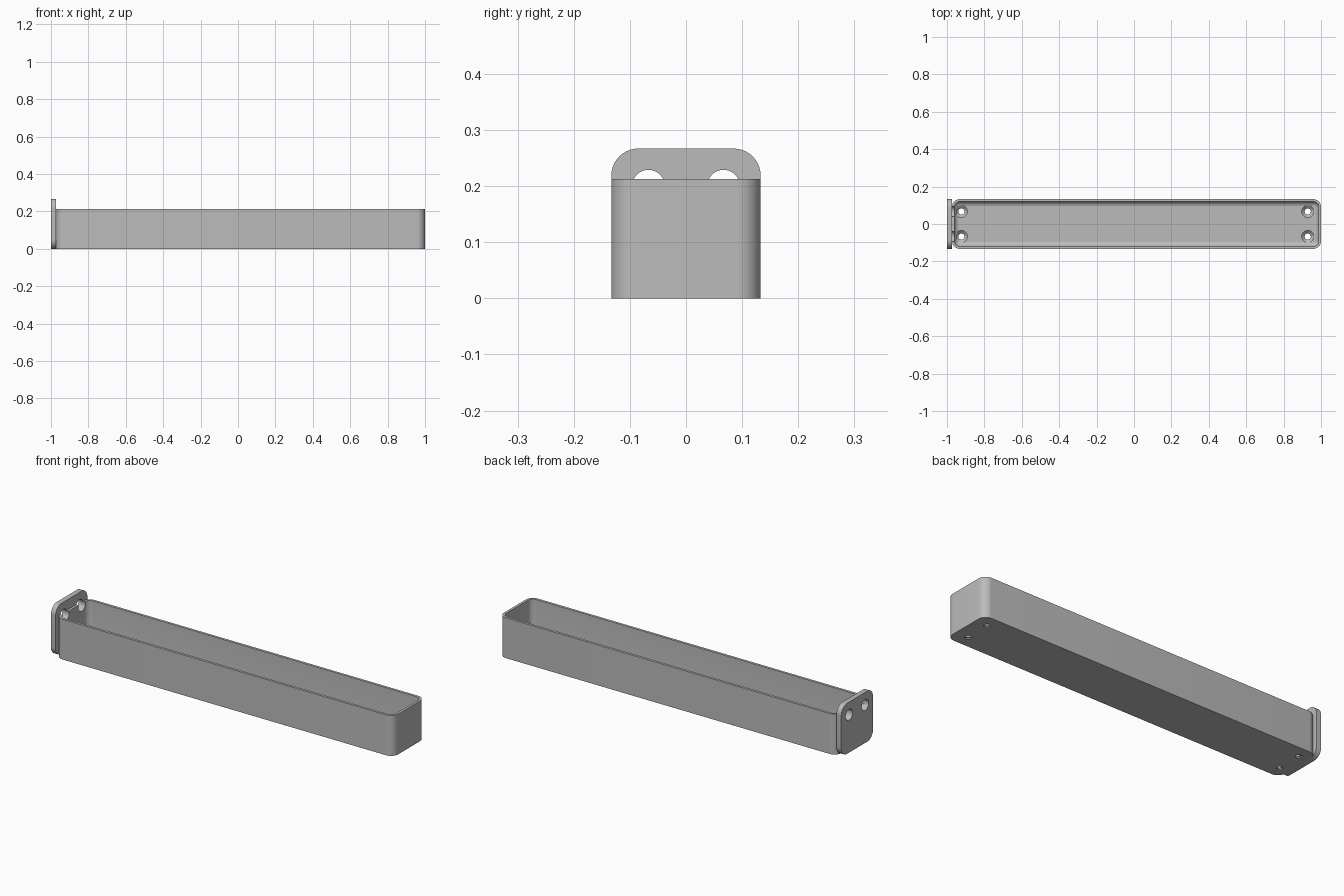
import bpy, bmesh, math
from mathutils import Matrix, Vector

if "Cube" in bpy.data.objects:
    bpy.data.objects.remove(bpy.data.objects["Cube"])

LEFT, RIGHT = -0.973, 1.0       # tray ends
HALF_W, TRAY_H = 0.133, 0.213
WALL, FLOOR, FILLET = 0.0133, 0.02, 0.026
PLATE_H = 0.267
HOLE_Y = 0.067

grey = bpy.data.materials.new("plain_grey")
grey.use_nodes = True
colour = (0.5, 0.5, 0.5, 1)
grey.diffuse_color = colour
grey.node_tree.nodes["Principled BSDF"].inputs["Base Color"].default_value = colour


def rounded_rect(cx, cy, hx, hy, r, steps=10):
    """Counter-clockwise outline of a rounded rectangle."""
    pts = []
    for q, (sx, sy) in enumerate([(1, 1), (-1, 1), (-1, -1), (1, -1)]):
        for i in range(steps + 1):
            a = math.pi / 2 * (q + i / steps)
            pts.append((cx + sx * (hx - r) + r * math.cos(a),
                        cy + sy * (hy - r) + r * math.sin(a)))
    return pts


def loft(name, loops):
    """Skin a stack of matching loops and cap both ends."""
    bm = bmesh.new()
    rings = [[bm.verts.new(p) for p in loop] for loop in loops]
    n = len(rings[0])
    for a, b in zip(rings, rings[1:]):
        for i in range(n):
            j = (i + 1) % n
            bm.faces.new((a[i], a[j], b[j], b[i]))
    bm.faces.new(rings[0][::-1])
    bm.faces.new(rings[-1])
    bmesh.ops.recalc_face_normals(bm, faces=bm.faces)
    return finish(name, bm)


def finish(name, bm):
    mesh = bpy.data.meshes.new(name)
    bm.to_mesh(mesh)
    bm.free()
    mesh.materials.append(grey)
    obj = bpy.data.objects.new(name, mesh)
    bpy.context.collection.objects.link(obj)
    return obj


def cutter(centre, axis, r1, r2, depth):
    bm = bmesh.new()
    turn = Vector((0, 0, 1)).rotation_difference(Vector(axis)).to_matrix().to_4x4()
    bmesh.ops.create_cone(bm, cap_ends=True, segments=40, radius1=r1, radius2=r2,
                          depth=depth, matrix=Matrix.Translation(centre) @ turn)
    obj = finish("hole_cutter", bm)
    obj.hide_render = True
    return obj


def cut(obj, tools):
    bpy.context.view_layer.objects.active = obj
    for tool in tools:
        mod = obj.modifiers.new("hole", 'BOOLEAN')
        mod.operation, mod.solver, mod.object = 'DIFFERENCE', 'EXACT', tool
        bpy.ops.object.modifier_apply(modifier=mod.name)


# Tray: outer wall, rim, inner wall, then a rounded inner floor edge
mid, half = (LEFT + RIGHT) / 2, (RIGHT - LEFT) / 2


def tray_ring(inset, z):
    return [(x, y, z) for x, y in
            rounded_rect(mid, 0, half - inset, HALF_W - inset, 0.042 - inset)]


rings = [tray_ring(0, 0), tray_ring(0, TRAY_H), tray_ring(WALL, TRAY_H)]
for i in range(9):
    a = math.pi / 2 * i / 8
    rings.append(tray_ring(WALL + FILLET * (1 - math.cos(a)),
                           FLOOR + FILLET * (1 - math.sin(a))))
tray = loft("tray", rings)

# Mounting plate at the end
outline = rounded_rect(0, PLATE_H / 2, HALF_W, PLATE_H / 2, 0.048)
plate = loft("mounting_plate", [[(x, y, z) for y, z in outline] for x in (-1, LEFT)])

# Mounting holes through plate and tray end, countersunk holes in the floor
end_holes = [cutter((-0.98, s * HOLE_Y, 0.2), (1, 0, 0), 0.029, 0.029, 0.1) for s in (-1, 1)]
floor_holes = []
for x in (-0.923, 0.929):
    for s in (-1, 1):
        floor_holes.append(cutter((x, s * HOLE_Y, 0), (0, 0, 1), 0.0165, 0.0165, 0.1))
        floor_holes.append(cutter((x, s * HOLE_Y, 0.014), (0, 0, 1), 0.0165, 0.036, 0.018))
cut(plate, end_holes)
cut(tray, end_holes + floor_holes)
for tool in end_holes + floor_holes:
    bpy.data.objects.remove(tool)

# Smooth rounded surfaces, keep edges sharp
bpy.ops.object.select_all(action='DESELECT')
for obj in (tray, plate):
    obj.select_set(True)
    bpy.context.view_layer.objects.active = obj
bpy.ops.object.shade_smooth_by_angle(angle=math.radians(30))
